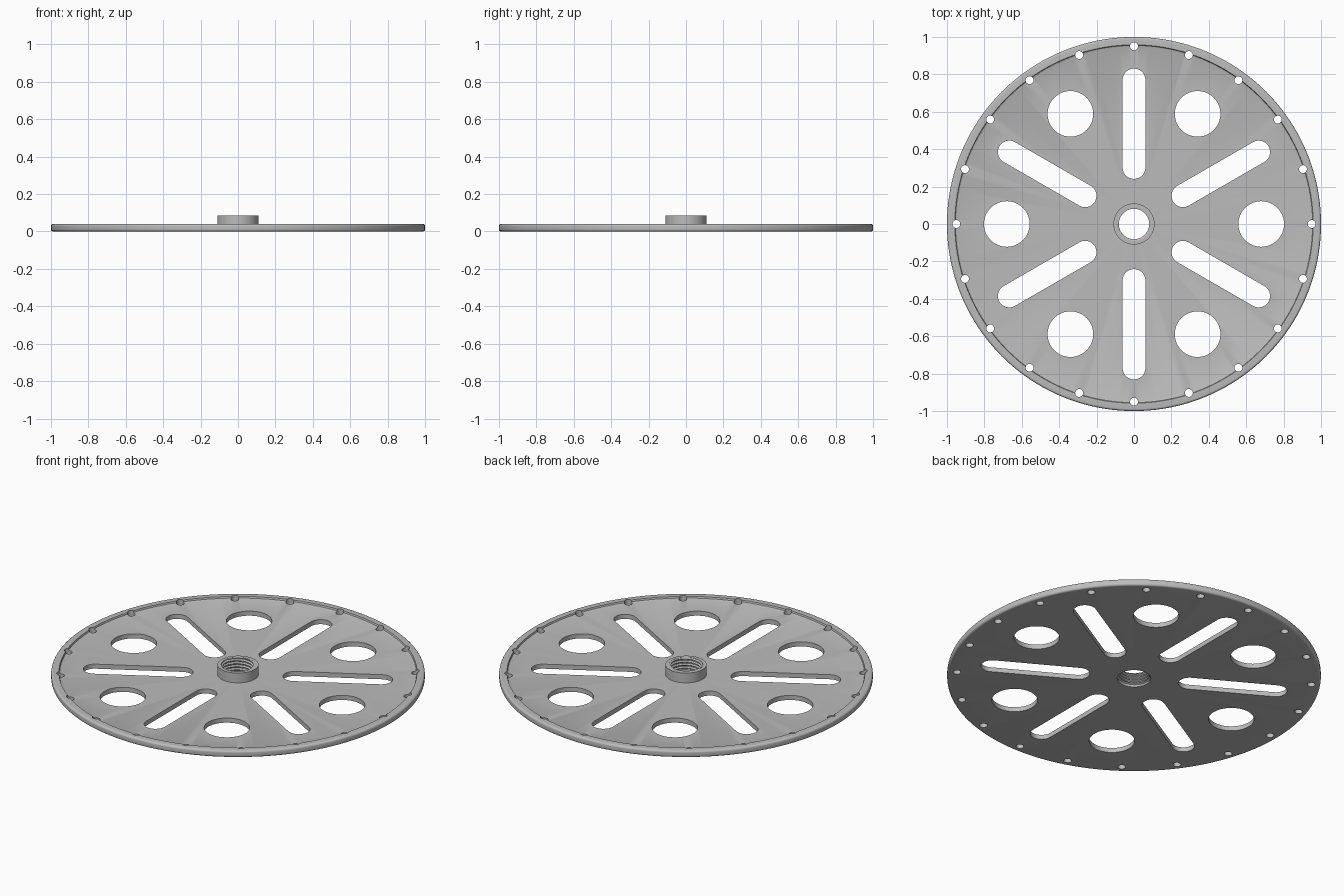
import bpy, bmesh
from math import sin, cos, pi, radians

cube = bpy.data.objects.get("Cube")
if cube:
    bpy.data.objects.remove(cube, do_unlink=True)

grey = bpy.data.materials.new("machined grey")
grey.use_nodes = True
COLOUR = (0.5, 0.5, 0.5, 1)
grey.diffuse_color = COLOUR
grey.node_tree.nodes["Principled BSDF"].inputs["Base Color"].default_value = COLOUR

PLATE_TOP = 0.027
RIM_TOP = 0.04
HUB_TOP = 0.085
BORE = 0.09


def add_object(name, bm):
    bmesh.ops.recalc_face_normals(bm, faces=bm.faces)
    mesh = bpy.data.meshes.new(name)
    bm.to_mesh(mesh)
    bm.free()
    obj = bpy.data.objects.new(name, mesh)
    bpy.context.collection.objects.link(obj)
    mesh.materials.append(grey)
    return obj


def lathe(name, profile, segments):
    """Revolve a closed (radius, z) profile around the z axis."""
    bm = bmesh.new()
    rings = [[bm.verts.new((r * cos(a), r * sin(a), z)) for r, z in profile]
             for a in (2 * pi * i / segments for i in range(segments))]
    n = len(profile)
    for i, ring in enumerate(rings):
        following = rings[(i + 1) % segments]
        for j in range(n):
            k = (j + 1) % n
            bm.faces.new((ring[j], following[j], following[k], ring[k]))
    return add_object(name, bm)


def add_prism(bm, outline):
    """Tall vertical prism used for cutting through the plate."""
    low = [bm.verts.new((x, y, -0.1)) for x, y in outline]
    high = [bm.verts.new((x, y, 0.2)) for x, y in outline]
    bm.faces.new(low[::-1])
    bm.faces.new(high)
    for i in range(len(low)):
        k = (i + 1) % len(low)
        bm.faces.new((low[i], low[k], high[k], high[i]))


def add_slot(bm, angle, inner, outer, radius, steps):
    """Round-ended slot along a radial line; a circle if inner == outer."""
    points = []
    for centre, start in ((outer, -pi / 2), (inner, pi / 2)):
        last = steps if inner == outer else steps + 1
        for i in range(last):
            a = start + pi * i / steps
            u, v = centre + radius * cos(a), radius * sin(a)
            points.append((u * cos(angle) - v * sin(angle),
                           u * sin(angle) + v * cos(angle)))
    add_prism(bm, points)


def shade(obj):
    bpy.ops.object.select_all(action='DESELECT')
    obj.select_set(True)
    bpy.context.view_layer.objects.active = obj
    bpy.ops.object.shade_smooth_by_angle(angle=radians(35))


# Plate with raised, rounded rim
R = 0.012
edge = [(1 - R + R * sin(a), R - R * cos(a)) for a in (i * pi / 10 for i in range(6))]
edge += [(1 - R + R * cos(a), RIM_TOP - R + R * sin(a)) for a in (i * pi / 10 for i in range(6))]
plate = lathe("plate", [(BORE, 0)] + edge + [(0.958, RIM_TOP), (0.955, 0.031),
              (0.945, PLATE_TOP), (BORE, PLATE_TOP)], 160)

# Through holes: slots and large holes alternate, small holes follow the rim
bm = bmesh.new()
for i in range(6):
    add_slot(bm, radians(60 * i + 30), 0.302, 0.77, 0.061, 14)
    add_slot(bm, radians(60 * i), 0.68, 0.68, 0.122, 24)
for i in range(20):
    add_slot(bm, radians(18 * i), 0.95, 0.95, 0.021, 10)
cutter = add_object("hole_cutter", bm)
cutter.hide_render = True
cut = plate.modifiers.new("holes", 'BOOLEAN')
cut.operation = 'DIFFERENCE'
cut.solver = 'EXACT'
cut.object = cutter
bpy.context.view_layer.objects.active = plate
bpy.ops.object.modifier_apply(modifier=cut.name)
bpy.data.objects.remove(cutter, do_unlink=True)
shade(plate)

# Central hub collar
hub = lathe("hub", [(BORE, PLATE_TOP), (0.11, PLATE_TOP),
                    (0.11, HUB_TOP), (BORE, HUB_TOP)], 64)
shade(hub)

# Helical thread lining the bore
PITCH, STEPS, TURNS = 0.018, 48, 4.5
bm = bmesh.new()
rows = []
for i in range(int(STEPS * TURNS) + 1):
    a = 2 * pi * i / STEPS
    z = 0.001 + PITCH * i / STEPS
    rows.append([bm.verts.new((r * cos(a), r * sin(a), min(z + dz, HUB_TOP - 0.001)))
                 for r, dz in ((0.091, 0), (0.081, 0.006), (0.081, 0.009), (0.091, 0.015))])
for one, two in zip(rows, rows[1:]):
    for j in range(4):
        k = (j + 1) % 4
        bm.faces.new((one[j], two[j], two[k], one[k]))
bm.faces.new(rows[0])
bm.faces.new(rows[-1])
thread = add_object("bore_thread", bm)
shade(thread)
